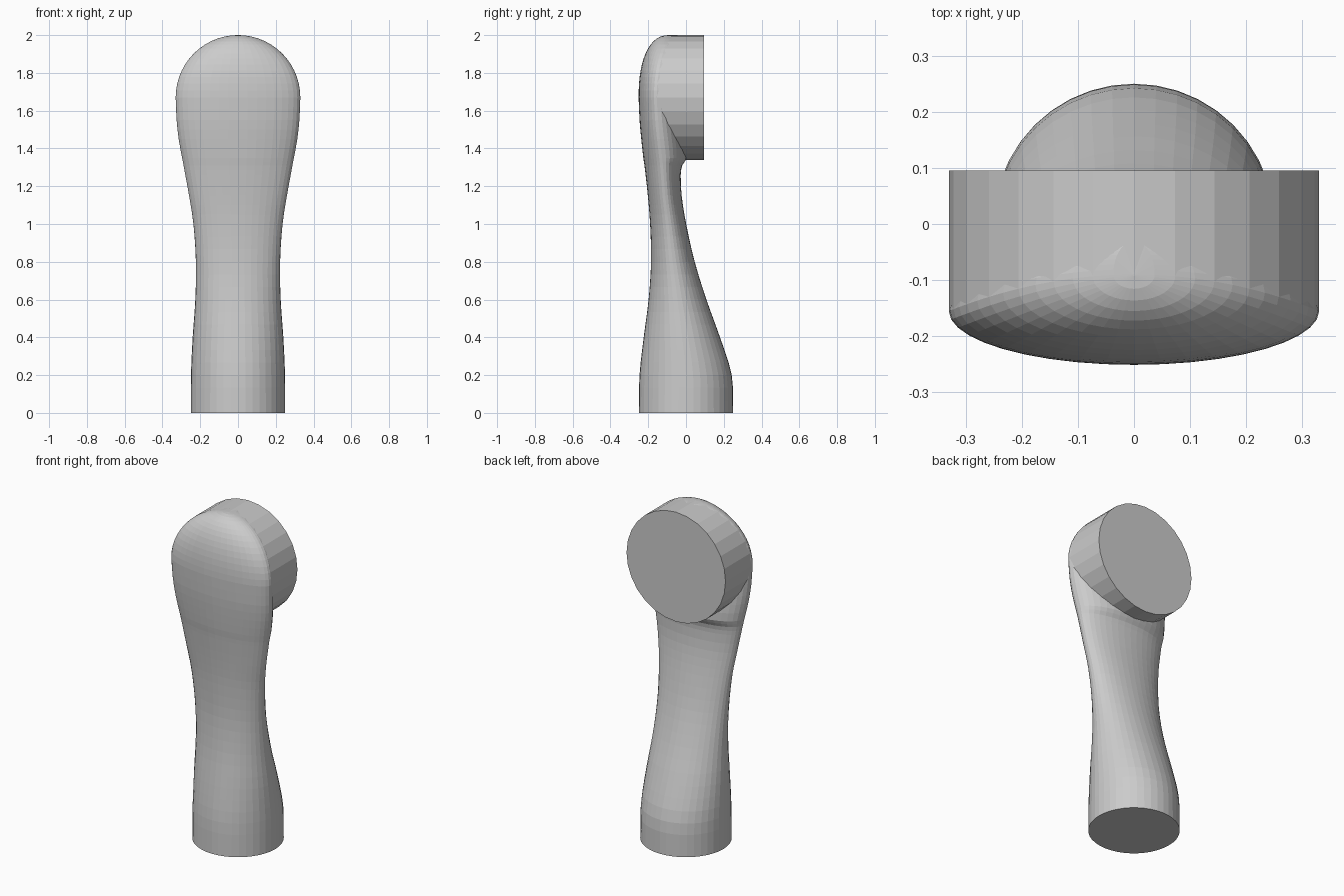
import bpy, bmesh, math

if "Cube" in bpy.data.objects:
    bpy.data.objects.remove(bpy.data.objects["Cube"])

R, CZ, BACK = 0.33, 1.67, 0.095      # head disc radius, centre height, back plane
SEG = 40

# Body sections: height, half width, front y, widest-point y, back y
ROWS = [
    (0.00, .250, -.250, .000, .250),
    (0.20, .249, -.246, .000, .242),
    (0.40, .240, -.224, -.020, .180),
    (0.60, .226, -.198, -.045, .108),
    (0.80, .223, -.185, -.070, .046),
    (1.00, .236, -.190, -.092, .001),
    (1.15, .259, -.202, -.110, -.023),
    (1.26, .279, -.214, -.118, -.028),
    (1.31, .288, -.220, -.122, -.020),
    (1.35, .296, -.226, -.126, .005),
    (1.45, .314, -.237, -.138, .000),
    (1.55, .325, -.246, -.148, -.015),
    (1.67, .330, -.251, -.155, -.030),
]


def rim(t):
    return -.155 + .065 * t * t


def section_at(z):
    """Smooth (Hermite) interpolation of the section table."""
    i = max(k for k in range(len(ROWS) - 1) if ROWS[k][0] <= z + 1e-9)
    a, b = ROWS[i], ROWS[i + 1]
    h = b[0] - a[0]
    u = (z - a[0]) / h

    def slope(k, c):
        lo, hi = ROWS[max(k - 1, 0)], ROWS[min(k + 1, len(ROWS) - 1)]
        return (hi[c] - lo[c]) / (hi[0] - lo[0])
    return [(2*u**3 - 3*u*u + 1) * a[c] + (u**3 - 2*u*u + u) * h * slope(i, c)
            + (3*u*u - 2*u**3) * b[c] + (u**3 - u*u) * h * slope(i + 1, c)
            for c in range(1, 5)]


def loft(name, rings, cap_first=True):
    bm = bmesh.new()
    loops = [[bm.verts.new(p) for p in ring] for ring in rings]
    for lo, hi in zip(loops, loops[1:]):
        for i in range(len(lo)):
            j = (i + 1) % len(lo)
            bm.faces.new((lo[i], lo[j], hi[j], hi[i]))
    if cap_first:
        bm.faces.new(loops[0][::-1])
    bm.faces.new(loops[-1])
    bmesh.ops.recalc_face_normals(bm, faces=bm.faces)
    mesh = bpy.data.meshes.new(name)
    bm.to_mesh(mesh)
    bm.free()
    obj = bpy.data.objects.new(name, mesh)
    bpy.context.collection.objects.link(obj)
    return obj


def body_ring(z, w, front, mid, back):
    ring = []
    for k in range(SEG):
        a = 2 * math.pi * k / SEG
        s = math.sin(a)
        ring.append((w * math.cos(a), mid + s * (back - mid if s > 0 else mid - front), z))
    return ring


# Neck and domed front of the head, one continuous loft
heights = []
for a, b in zip(ROWS, ROWS[1:]):
    n = 3 if b[0] - a[0] > .12 else 2
    heights += [a[0] + (b[0] - a[0]) * k / n for k in range(n)]
rings = [body_ring(z, *section_at(z)) for z in heights]
for k in range(15):
    ang = min(math.pi / 2 * k / 14, math.radians(89.5))
    t, c = math.sin(ang), math.cos(ang)
    m = rim(t)
    front = -.09 - .161 * (1 - t ** 2.3) ** (1 / 2.3)
    rings.append(body_ring(CZ + R * t, R * c, min(front, m - .001), m, max(-.03, m + .001) if k < 14 else m + .001))
loft("neck_and_dome", rings)

# Round flat-backed disc, its front edge hidden under the dome
N = 28
angles = [2 * math.pi * k / N for k in range(N)]
edge = [(R * math.cos(a), rim(math.sin(a)), CZ + R * math.sin(a)) for a in angles]
flat = [(x, BACK, z) for x, _, z in edge]
loft("head_disc", [edge, flat], cap_first=False)
